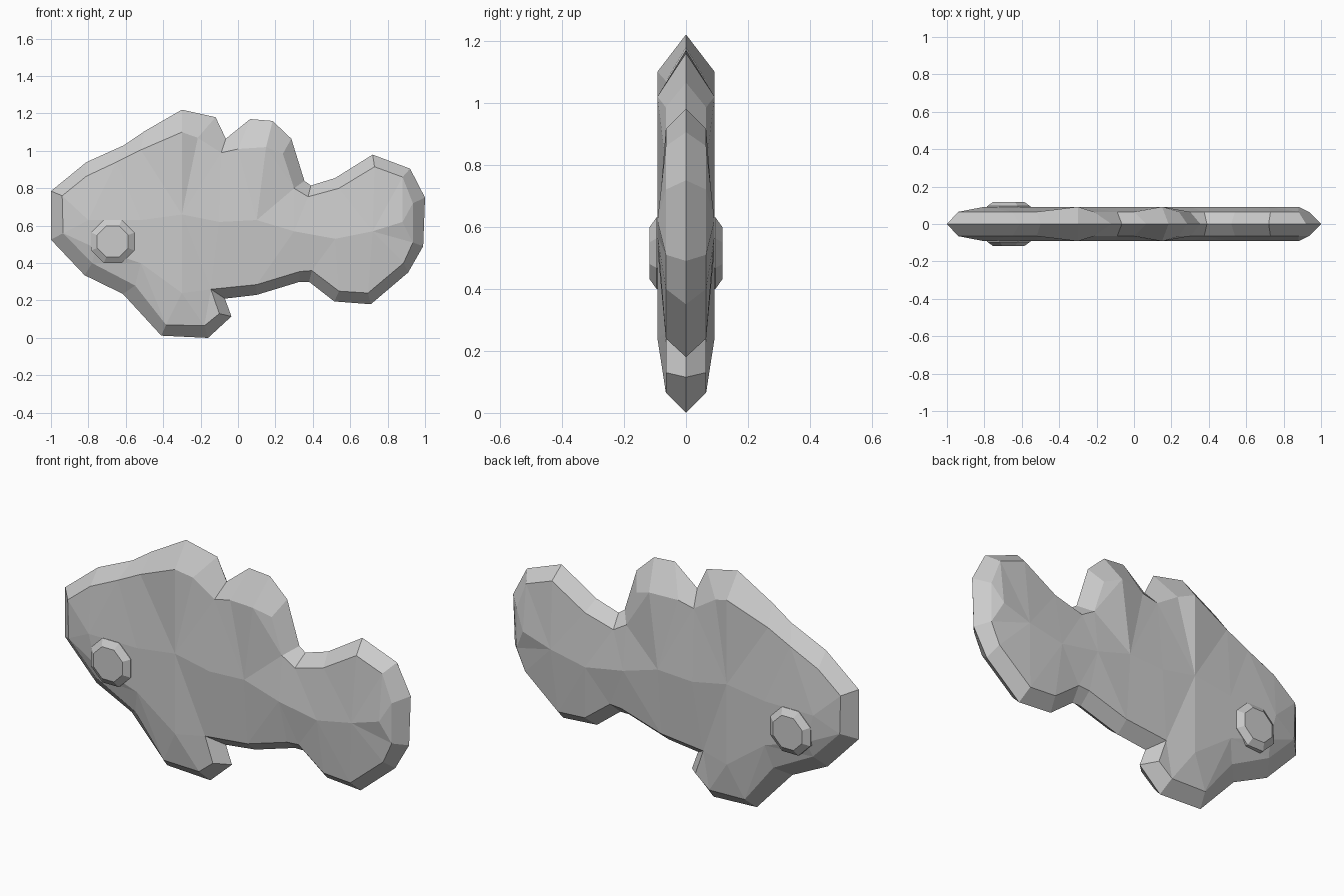
import bpy, bmesh, math
from mathutils import Vector
from mathutils.geometry import delaunay_2d_cdt

if "Cube" in bpy.data.objects:
    bpy.data.objects.remove(bpy.data.objects["Cube"])

grey = bpy.data.materials.new("plain grey")
grey.diffuse_color = (0.6, 0.6, 0.6, 1)
grey.use_nodes = True
grey.node_tree.nodes["Principled BSDF"].inputs["Base Color"].default_value = grey.diffuse_color

# Silhouette on the centre plane (x, z)
OUTLINE = [(-1, .785), (-.81, .94), (-.61, 1.03), (-.5, 1.105), (-.3, 1.22),
           (-.12, 1.18), (-.065, 1.065), (.065, 1.17), (.185, 1.16), (.285, 1.065),
           (.355, .84), (.39, .815), (.52, .855), (.72, .98), (.92, .905),
           (1, .75), (.99, .49), (.91, .35), (.71, .18), (.515, .195),
           (.38, .30), (.33, .30), (.1, .23), (-.07, .21), (-.035, .115),
           (-.16, .0), (-.41, .012), (-.615, .235), (-.82, .335), (-1, .525)]

# Bevelled rim on each side, one point per silhouette point
RIM = [(-.94, .76), (-.81, .865), (-.65, .94), (-.52, 1.005), (-.3, 1.1),
       (-.215, 1.07), (-.09, .99), (0, 1.01), (.15, 1.02), (.24, .985),
       (.30, .80), (.375, .755), (.54, .80), (.73, .915), (.88, .86),
       (.935, .72), (.935, .51), (.885, .40), (.695, .24), (.54, .25),
       (.395, .36), (.33, .355), (.1, .285), (-.145, .26), (-.1, .13),
       (-.18, .065), (-.385, .07), (-.55, .28), (-.78, .40), (-.935, .56)]
FULL = {4, 8}                      # rim points that reach full thickness
THIN, THICK = .065, .092

# Full-thickness ridge along the flank, then the cheek and the fin root
RIDGE = [(-.8, .63), (-.52, .63), (-.3, .66), (-.1, .62), (.1, .63),
         (.3, .57), (.52, .53), (.72, .57), (.88, .62)]
EXTRA = [(-.52, .40), (-.3, .24), (-.76, .48)]


def finish(bm, name):
    bmesh.ops.recalc_face_normals(bm, faces=bm.faces)
    mesh = bpy.data.meshes.new(name)
    bm.to_mesh(mesh)
    bm.free()
    mesh.materials.append(grey)
    ob = bpy.data.objects.new(name, mesh)
    bpy.context.collection.objects.link(ob)
    return ob


# Body: silhouette, rims and faceted flanks
bm = bmesh.new()
n = len(OUTLINE)
outer = [bm.verts.new((x, 0, z)) for x, z in OUTLINE]
points = RIM + RIDGE + EXTRA
depth = [THICK if i in FULL or i >= n else THIN for i in range(len(points))]
r = n + len(RIDGE)
edges = [(i, i + 1) for i in range(n, r - 1)]
edges += [(n + 1, r), (r, 26), (4, n + 2), (n + 2, r + 1), (8, n + 4)]
flat, _, tris, orig, _, _ = delaunay_2d_cdt(
    [Vector(p) for p in points], edges, [list(range(n))], 1, 1e-5)
for side in (-1, 1):
    vs = [bm.verts.new((p.x, side * (depth[o[0]] if o else THICK), p.y))
          for p, o in zip(flat, orig)]
    rim = {o: vs[i] for i, src in enumerate(orig) for o in src}
    for t in tris:
        bm.faces.new([vs[i] for i in t])
    for i in range(n):
        j = (i + 1) % n
        bm.faces.new((outer[i], outer[j], rim[j], rim[i]))
finish(bm, "fish_body")

# Eyes: bevelled octagons on both cheeks
for side, name in ((-1, "eye_front"), (1, "eye_back")):
    bm = bmesh.new()
    rings = [[bm.verts.new((-.67 + rad * math.cos(math.tau * (k + .5) / 8), side * y,
                            .515 + rad * math.sin(math.tau * (k + .5) / 8)))
              for k in range(8)]
             for rad, y in ((.125, .05), (.125, .095), (.09, .118))]
    for a, b in zip(rings, rings[1:]):
        for k in range(8):
            bm.faces.new((a[k], a[k - 1], b[k - 1], b[k]))
    bm.faces.new(rings[0])
    bm.faces.new(rings[-1])
    finish(bm, name)
